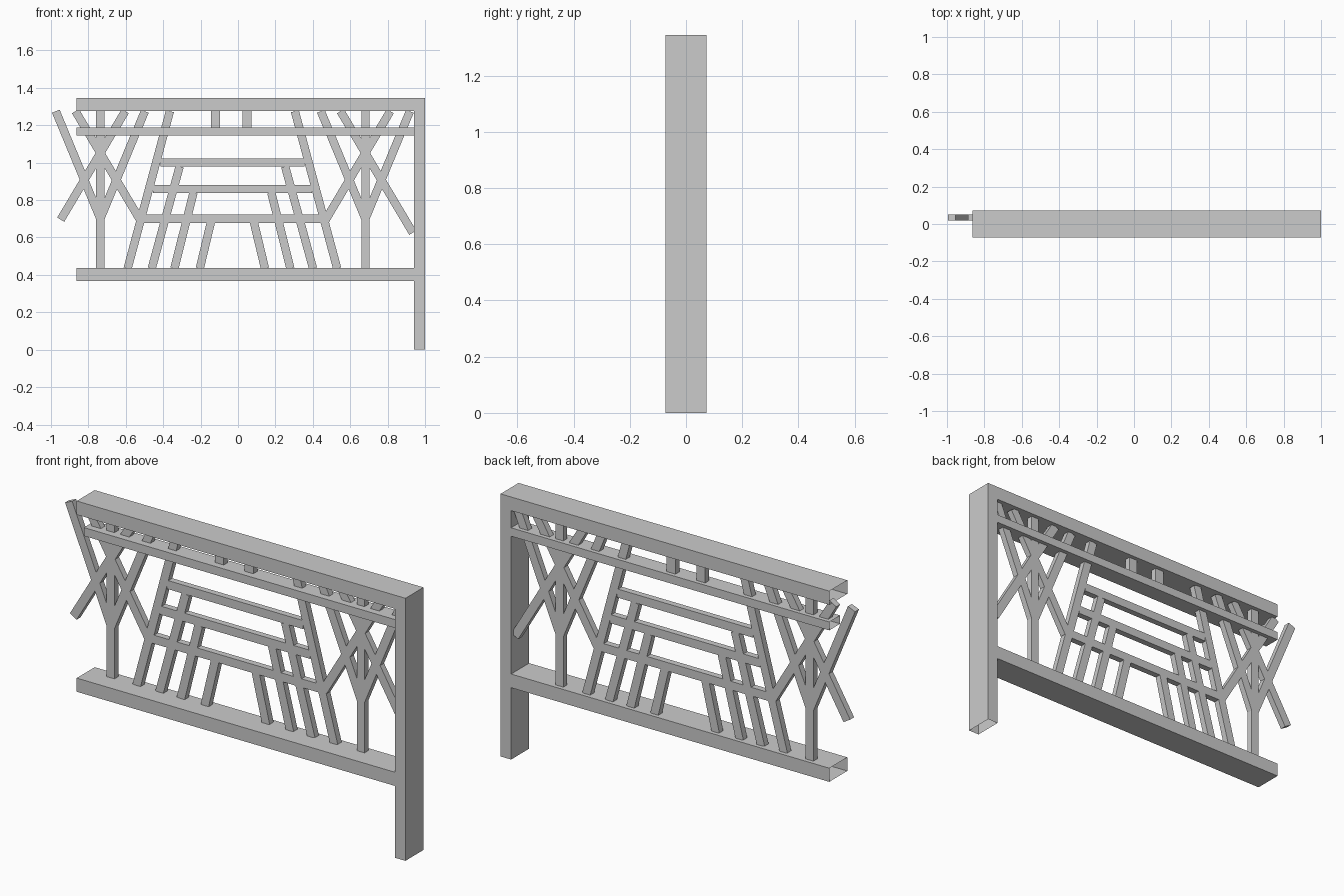
import bpy, bmesh
from mathutils import Vector

if "Cube" in bpy.data.objects:
    bpy.data.objects.remove(bpy.data.objects["Cube"])

RAIL_Y = (-0.073, 0.073)      # full depth of the main frame
MID_Y = (-0.015, 0.073)       # thinner middle rail
SLAT_Y = (0.02, 0.052)        # flat infill bars
W = 0.044                     # bar width


def add_prism(bm, pts, ys, open_edges=()):
    """Extrude an x-z outline along y; the listed sides are left open."""
    a = [bm.verts.new((x, ys[0], z)) for x, z in pts]
    b = [bm.verts.new((x, ys[1], z)) for x, z in pts]
    bm.faces.new(a)
    bm.faces.new(b[::-1])
    n = len(pts)
    for i in range(n):
        if i not in open_edges:
            j = (i + 1) % n
            bm.faces.new((a[j], a[i], b[i], b[j]))


def finish(bm, name):
    me = bpy.data.meshes.new(name)
    bm.to_mesh(me)
    bm.free()
    ob = bpy.data.objects.new(name, me)
    bpy.context.collection.objects.link(ob)
    return ob


def profile(name, pts, ys, open_edges=()):
    bm = bmesh.new()
    add_prism(bm, pts, ys, open_edges)
    return finish(bm, name)


def bars(name, lines, width=W):
    """Flat bars along centre lines (x0, z0, x1, z1) with square-cut ends."""
    bm = bmesh.new()
    for x0, z0, x1, z1 in lines:
        p, q = Vector((x0, z0)), Vector((x1, z1))
        d = (q - p).normalized() * width / 2
        s = Vector((d.y, -d.x))
        add_prism(bm, [p + s, q + s, q - s, p - s][::-1], SLAT_Y)
    return finish(bm, name)


# Post and top rail: one L-shaped hollow frame, open at both ends
profile("post_and_top_rail",
        [(0.94, 0), (1, 0), (1, 1.345), (-0.863, 1.345), (-0.863, 1.275), (0.94, 1.275)],
        RAIL_Y, (0, 3))

# Straight hollow rails
for name, z0, z1, ys in (("bottom_rail", 0.368, 0.438, RAIL_Y),
                         ("middle_rail", 1.144, 1.187, MID_Y)):
    profile(name, [(-0.863, z0), (0.94, z0), (0.94, z1), (-0.863, z1)], ys, (1, 3))

# Branching trees: trunk, V branches and crossing X branches
TOP = 1.275
for side, c in (("left", -0.736), ("right", 0.681)):
    tree = [(c, 0.43, c, TOP)]
    for s in (-1, 1):
        tree.append((c, 0.70, c + s * 0.238, TOP))
        # the outermost right branch runs on into the post
        t = 1.12 if (side == "right" and s == 1) else 1.0
        xt, xb = c - s * 0.133, c + s * 0.212
        tree.append((xt + (xb - xt) * t, TOP + (0.695 - TOP) * t, xt, TOP))
    bars(side + "_tree", tree)

# Leaning bars of the centre panel, mirrored about its middle
MID = -0.03
leaning = []
for xb, xt, zt in ((0.560, 0.334, TOP), (0.431, 0.282, 0.98),
                   (0.310, 0.208, 0.84), (0.174, 0.113, 0.69)):
    for s in (-1, 1):
        leaning.append((MID + s * xb, 0.435, MID + s * xt, zt))
bars("leaning_bars", leaning)

# Horizontal bars of the centre panel
bars("cross_bars", [(MID - h, z, MID + h, z) for h, z in
                    ((0.385, 1.001), (0.425, 0.859), (0.49, 0.70))])

# Short uprights between the two upper rails
bars("short_uprights", [(x, 1.18, x, 1.28) for x in (-0.12, 0.048)], 0.05)
